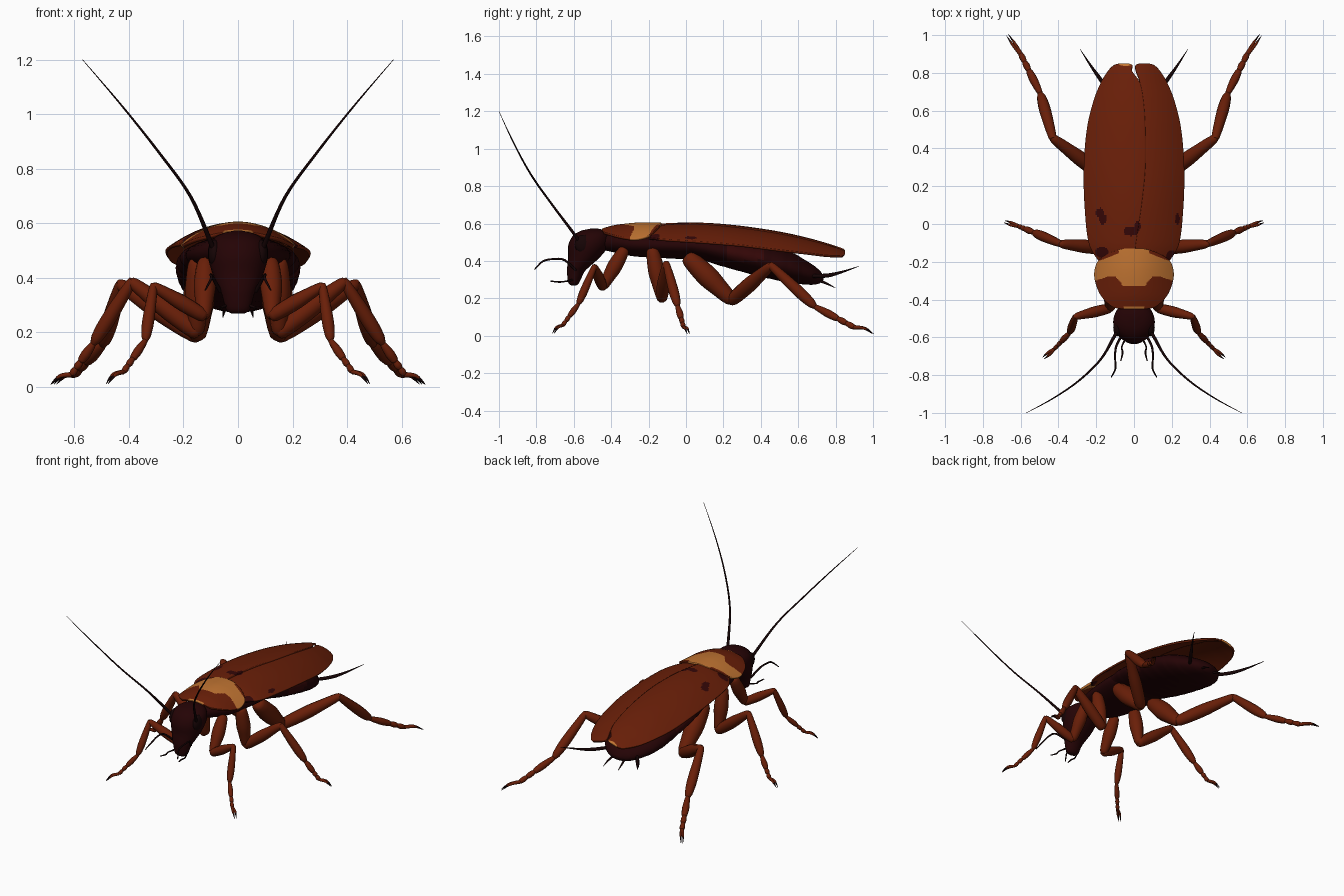
import bpy, bmesh, math
from mathutils import Vector

if "Cube" in bpy.data.objects:
    bpy.data.objects.remove(bpy.data.objects["Cube"])


def material(name, rgb):
    m = bpy.data.materials.new(name)
    m.diffuse_color = (*rgb, 1)
    m.use_nodes = True
    m.node_tree.nodes["Principled BSDF"].inputs["Base Color"].default_value = m.diffuse_color
    return m


BROWN = material("chestnut_brown", (0.142, 0.0135, 0.0025))
AMBER = material("amber", (0.53, 0.175, 0.032))
MAROON = material("dark_maroon", (0.018, 0.0010, 0.0015))
WARM = material("warm_maroon", (0.034, 0.0020, 0.0020))
BLACK = material("near_black", (0.008, 0.0012, 0.0015))


def smooth_rows(rows, n):
    """Catmull-Rom interpolation of rows of numbers, n steps per span."""
    out = []
    for i in range(len(rows) - 1):
        p = [rows[min(max(i + k, 0), len(rows) - 1)] for k in (-1, 0, 1, 2)]
        for s in range(n):
            t = s / n
            out.append([0.5 * (2 * b + (c - a) * t + (2 * a - 5 * b + 4 * c - d) * t * t
                               + (3 * b - a - 3 * c + d) * t ** 3)
                        for a, b, c, d in zip(*p)])
    out.append(list(rows[-1]))
    return out


def skin(bm, rings):
    """Join closed rings of points into a capped skin."""
    vs = [[bm.verts.new(p) for p in r] for r in rings]
    n = len(vs[0])
    for a, b in zip(vs, vs[1:]):
        for i in range(n):
            bm.faces.new((a[i], a[(i + 1) % n], b[(i + 1) % n], b[i]))
    bm.faces.new(vs[0][::-1])
    bm.faces.new(vs[-1])


def tube(bm, rows, sides=10, n=4):
    """Round tube along rows of (x, y, z, radius)."""
    rows = smooth_rows(rows, n)
    pts = [Vector(r[:3]) for r in rows]
    axis = pts[-1] - pts[0]
    ref = Vector((0, 0, 1)) if abs(axis.normalized().z) < 0.8 else Vector((0, 1, 0))
    rings = []
    for i, p in enumerate(pts):
        t = pts[min(i + 1, len(pts) - 1)] - pts[max(i - 1, 0)]
        u = t.cross(ref).normalized()
        w = u.cross(t).normalized()
        r = max(rows[i][3], 0.0008)
        rings.append([p + r * (u * math.cos(a) + w * math.sin(a))
                      for a in (2 * math.pi * k / sides for k in range(sides))])
    skin(bm, rings)


def limb(bm, a, b, r0, rm, r1, peak=0.42):
    """Spindle-shaped limb segment from a to b with rounded ends."""
    a, b = Vector(a), Vector(b)
    d = b - a
    rows = []
    for t, r in ((-0.04, r0 * 0.4), (0.03, r0), (peak, rm), (peak + 0.28, rm * 0.6 + r1 * 0.4),
                 (0.97, r1), (1.04, r1 * 0.4)):
        rows.append((*(a + d * t), r))
    tube(bm, rows, 12, 3)


def finish(name, bm, mats, rule=None, mirror=False, recalc=True, thick=0):
    if recalc:
        bmesh.ops.recalc_face_normals(bm, faces=bm.faces[:])
    me = bpy.data.meshes.new(name)
    bm.to_mesh(me)
    bm.free()
    for m in mats:
        me.materials.append(m)
    if rule:
        for p in me.polygons:
            p.material_index = rule(p.center)
    me.shade_smooth()
    me.set_sharp_from_angle(angle=math.radians(50))
    ob = bpy.data.objects.new(name, me)
    bpy.context.collection.objects.link(ob)
    if thick:
        s = ob.modifiers.new("thickness", "SOLIDIFY")
        s.thickness = thick
        s.offset = -1
    if mirror:
        ob.modifiers.new("mirror", "MIRROR")
    return ob


def shell(name, rows, mats, rule, cols, n, thick):
    """Arched sheet from rows of (y, x_left, x_right, crest_z, arch)."""
    bm = bmesh.new()
    grid = []
    for y, x0, x1, z, k in smooth_rows(rows, n):
        xs = [x0 + (x1 - x0) * j / cols for j in range(cols + 1)]
        grid.append([bm.verts.new((x, y, z - k * x * x)) for x in xs])
    for a, b in zip(grid, grid[1:]):
        for j in range(cols):
            bm.faces.new((a[j], a[j + 1], b[j + 1], b[j]))
    finish(name, bm, mats, rule, recalc=False, thick=thick)


# Wing cases, the left one overlapping the right: y, seam, outer edge, crest, arch
WING = [(-0.20, 0.00, 0.185, 0.580, 1.6), (-0.10, 0.01, 0.240, 0.595, 1.4),
        (0.10, 0.04, 0.262, 0.597, 1.4), (0.30, 0.06, 0.266, 0.580, 1.35),
        (0.50, 0.06, 0.250, 0.550, 1.45), (0.65, 0.05, 0.215, 0.517, 1.6),
        (0.75, 0.03, 0.175, 0.489, 1.9), (0.81, 0.010, 0.138, 0.470, 2.2),
        (0.84, 0.008, 0.108, 0.459, 2.6), (0.851, 0.035, 0.075, 0.453, 2.6)]
SPOTS = [(-0.18, 0.06, 0.022, 0.025), (-0.165, 0.025, 0.020, 0.028), (-0.015, -0.038, 0.040, 0.024),
         (0.02, -0.012, 0.016, 0.025), (-0.17, -0.15, 0.035, 0.028), (0.23, 0.025, 0.012, 0.03),
         (0.20, -0.17, 0.03, 0.03)]


def wing_rule(c):
    if ((c.x + 0.045) / 0.037) ** 2 + ((c.y - 0.852) / 0.016) ** 2 < 1:
        return 2
    return int(any(((c.x - x) / a) ** 2 + ((c.y - y) / b) ** 2 < 1 for x, y, a, b in SPOTS))


right = [(y, s - 0.02 if y < 0.7 else s, e, z, k) for y, s, e, z, k in WING]
left = [(y, -e, s if y < 0.8 else -s, z + 0.007, k) for y, s, e, z, k in WING]
for side, rows in (("right", right), ("left", left)):
    shell(side + "_wing_case", rows, (BROWN, WARM, AMBER), wing_rule, 52, 20, 0.012)


# Neck shield with an amber band
def shield_rule(c):
    x = abs(c.x)
    step = min(1, max(0, (x - 0.055) / 0.045))
    low = -0.33 + 0.055 * step - 0.35 * max(0, x - 0.13)
    high = -0.10 if x < 0.08 else -0.155 - 0.38 * (x - 0.08)
    return int(low < c.y < high or (c.y < -0.437 and x < 0.055))


SHIELD = [(-0.45, 0.06, 0.572, 1.7), (-0.438, 0.115, 0.577, 1.7), (-0.38, 0.175, 0.592, 1.8),
          (-0.30, 0.207, 0.602, 1.9), (-0.24, 0.208, 0.606, 1.9), (-0.19, 0.185, 0.606, 1.8),
          (-0.15, 0.120, 0.605, 1.7), (-0.13, 0.05, 0.604, 1.7)]
shell("neck_shield", [(y, -w, w, z, k) for y, w, z, k in SHIELD], (BROWN, AMBER),
      shield_rule, 80, 14, 0.014)


# Thorax and abdomen lofted along the body: y, half width, centre z, half height
def body(name, rows, n, mats, rule=None, ribs=0.0):
    bm = bmesh.new()
    rings = []
    for y, rx, z, rz in smooth_rows(rows, n):
        f = 1 + ribs * (((y + 1) / 0.085) % 1 - 0.5)
        rings.append([(f * rx * math.cos(a), y, z + f * rz * math.sin(a))
                      for a in (2 * math.pi * k / 28 for k in range(28))])
    skin(bm, rings)
    finish(name, bm, mats, rule)


body("thorax", [(-0.45, 0.05, 0.50, 0.04), (-0.38, 0.11, 0.50, 0.055), (-0.28, 0.16, 0.49, 0.065),
                (-0.12, 0.185, 0.485, 0.07), (0.02, 0.19, 0.48, 0.07), (0.12, 0.15, 0.47, 0.05)],
     5, (MAROON,))
body("abdomen", [(-0.06, 0.17, 0.49, 0.055), (0.08, 0.21, 0.475, 0.07), (0.22, 0.226, 0.447, 0.083),
                 (0.40, 0.223, 0.408, 0.092), (0.55, 0.20, 0.368, 0.084), (0.65, 0.145, 0.335, 0.062),
                 (0.71, 0.085, 0.316, 0.038), (0.735, 0.02, 0.310, 0.01)],
     10, (MAROON, WARM), lambda c: int(0.22 < c.y < 0.42 and c.z > 0.40), 0.02)

# Head lofted upward from the mouth: z, half width, centre y, half depth
bm = bmesh.new()
HEAD = [(0.27, 0.025, -0.600, 0.015), (0.285, 0.044, -0.600, 0.030), (0.34, 0.060, -0.590, 0.046),
        (0.37, 0.074, -0.575, 0.060), (0.42, 0.095, -0.545, 0.085), (0.48, 0.110, -0.522, 0.108),
        (0.53, 0.102, -0.508, 0.100), (0.56, 0.066, -0.495, 0.070), (0.573, 0.015, -0.49, 0.018)]
skin(bm, [[(rx * math.cos(a), y + ry * math.sin(a), z)
           for a in (2 * math.pi * k / 24 for k in range(24))]
          for z, rx, y, ry in smooth_rows(HEAD, 4)])
finish("head", bm, (MAROON,))

# Eyes
bm = bmesh.new()
bmesh.ops.create_uvsphere(bm, u_segments=16, v_segments=10, radius=1)
for v in bm.verts:
    v.co = Vector((0.086 + 0.024 * v.co.x, -0.55 + 0.045 * v.co.y, 0.49 + 0.05 * v.co.z))
finish("eyes", bm, (BLACK,), mirror=True)

# Antennae
bm = bmesh.new()
tube(bm, [(0.075, -0.555, 0.47, 0.010), (0.10, -0.588, 0.53, 0.009), (0.175, -0.715, 0.70, 0.006),
          (0.29, -0.828, 0.86, 0.005), (0.425, -0.921, 1.03, 0.0035), (0.57, -1.0, 1.2, 0.001)], 8, 6)
finish("antennae", bm, (BLACK,), mirror=True)

# Mouth feelers, a long and a short pair
bm = bmesh.new()
tube(bm, [(0.065, -0.59, 0.35, 0.007), (0.095, -0.65, 0.405, 0.006), (0.10, -0.71, 0.410, 0.005),
          (0.098, -0.765, 0.398, 0.005), (0.12, -0.81, 0.355, 0.003)], 8)
tube(bm, [(0.04, -0.60, 0.30, 0.006), (0.065, -0.65, 0.290, 0.004), (0.06, -0.68, 0.288, 0.005),
          (0.07, -0.725, 0.292, 0.003)], 8)
finish("mouth_feelers", bm, (BLACK,), mirror=True)

# Tail spikes and small underside styles
bm = bmesh.new()
tube(bm, [(0.10, 0.66, 0.32, 0.010), (0.17, 0.755, 0.322, 0.011), (0.23, 0.84, 0.343, 0.006),
          (0.285, 0.925, 0.372, 0.001)], 8)
tube(bm, [(0.04, 0.70, 0.30, 0.008), (0.05, 0.75, 0.28, 0.006), (0.055, 0.80, 0.255, 0.001)], 8)
finish("tail_spikes", bm, (BLACK,), mirror=True)

# Legs: hip, elbow, knee, ankle, foot, claw tip, then thickness of coxa, femur, tibia, foot
LEGS = {
    "front_legs": ((0.12, -0.33, 0.46), (0.125, -0.445, 0.26), (0.31, -0.49, 0.37),
                   (0.34, -0.575, 0.17), (0.42, -0.66, 0.055), (0.48, -0.71, 0.012), 0.040, 0.029, 0.022, 0.016),
    "middle_legs": ((0.15, -0.18, 0.46), (0.15, -0.13, 0.20), (0.39, -0.105, 0.385),
                    (0.53, -0.045, 0.16), (0.61, -0.012, 0.045), (0.685, 0.012, 0.01), 0.044, 0.036, 0.027, 0.018),
    "hind_legs": ((0.14, 0.01, 0.42), (0.15, 0.245, 0.19), (0.43, 0.455, 0.375),
                  (0.495, 0.69, 0.155), (0.60, 0.90, 0.045), (0.67, 1.0, 0.010), 0.058, 0.040, 0.031, 0.022),
}
for name, (hip, elbow, knee, ankle, foot, tip, rc, rf, rt, ra) in LEGS.items():
    bm = bmesh.new()
    limb(bm, hip, elbow, rc * 0.75, rc, rc * 0.62)
    limb(bm, elbow, knee, rf * 0.85, rf, rf * 0.6)
    limb(bm, knee, ankle, rt * 0.7, rt, rt * 0.6, 0.6)
    a, b = Vector(ankle), Vector(foot)
    for t0, t1, s in ((0, 0.58, 1), (0.55, 0.8, 0.8), (0.77, 1, 0.75)):  # jointed foot
        limb(bm, a.lerp(b, t0), a.lerp(b, t1), ra * s * 0.65, ra * s, ra * s * 0.75, 0.55)
    # Paired hooked claws
    f, t = Vector(foot), Vector(tip)
    side = (t - f).cross(Vector((0, 0, 1))).normalized() * 0.007
    for s in (-1, 1):
        mid = f.lerp(t, 0.55) + side * s + Vector((0, 0, 0.014))
        tube(bm, [(*f, ra * 0.55), (*mid, 0.007), (*(t + side * s * 0.8), 0.001)], 8)
    # Darkened claw tips
    finish(name, bm, (BROWN, BLACK), lambda c, f=f, t=t: int((c - f).dot(t - f) > 0.6 * (t - f).length_squared),
           mirror=True)
